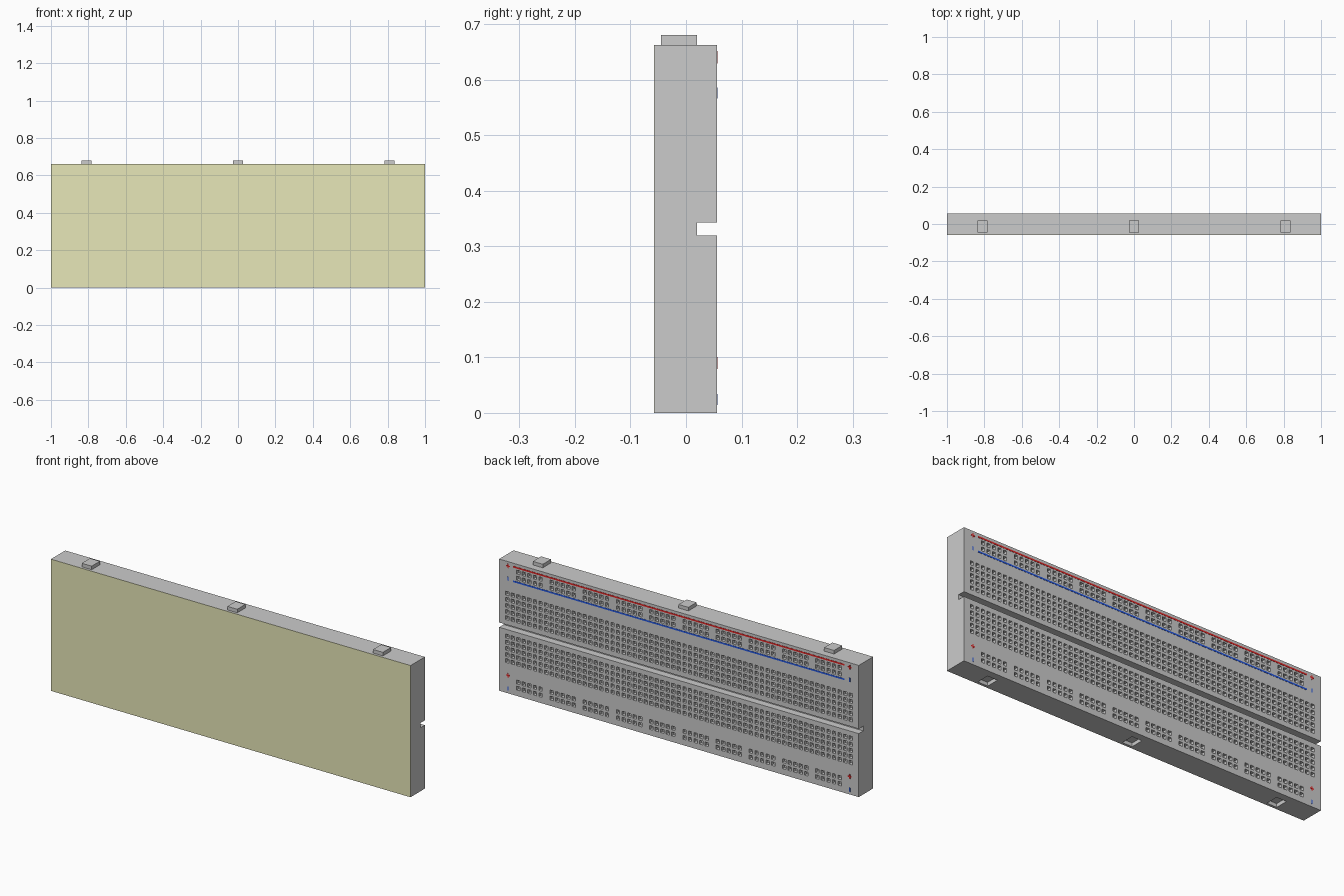
import bpy, bmesh
from mathutils import Vector

if "Cube" in bpy.data.objects:
    bpy.data.objects.remove(bpy.data.objects["Cube"])

H, YF, YB = 0.662, -0.057, 0.056      # height, front and back planes
MID, PITCH, HOLE = 0.331, 0.0308, 0.0095
G0, G1, GY = 0.319, 0.343, 0.02       # groove bottom, top and floor
TAB_X, TAB_W, TAB_Y, TAB_H = (-0.81, 0, 0.81), 0.0275, (-0.045, 0.02), 0.018
X, Y, Z = Vector((1, 0, 0)), Vector((0, 1, 0)), Vector((0, 0, 1))


def material(name, rgb):
    m = bpy.data.materials.new(name)
    m.diffuse_color = (*rgb, 1)
    m.use_nodes = True
    m.node_tree.nodes["Principled BSDF"].inputs["Base Color"].default_value = m.diffuse_color
    return m


def finish(bm, name, mat=None):
    me = bpy.data.meshes.new(name)
    bm.to_mesh(me)
    bm.free()
    ob = bpy.data.objects.new(name, me)
    bpy.context.collection.objects.link(ob)
    if mat:
        me.materials.append(mat)
    return ob


def sheet(bm, o, u, v, us, vs, pocket=lambda i, j: False, depth=0.0):
    """Grid of quads facing u x v; cells picked by pocket() are sunk."""
    n = u.cross(v)
    for i in range(len(us) - 1):
        for j in range(len(vs) - 1):
            c = [o + u * a + v * b for a, b in
                 ((us[i], vs[j]), (us[i + 1], vs[j]), (us[i + 1], vs[j + 1]), (us[i], vs[j + 1]))]
            if not pocket(i, j):
                bm.faces.new([bm.verts.new(p) for p in c])
                continue
            low = [p - n * depth for p in c]
            bm.faces.new([bm.verts.new(p) for p in low])
            for k in range(4):
                m = (k + 1) % 4
                bm.faces.new([bm.verts.new(p) for p in (c[k], c[m], low[m], low[k])])


def cuts(start, centres, half, end):
    return [start] + [c + s for c in centres for s in (-half, half)] + [end]


def boxes(name, specs, mat=None):
    bm = bmesh.new()
    for lo, hi in specs:
        r = bmesh.ops.create_cube(bm, size=1)
        for vert in r["verts"]:
            vert.co = Vector([lo[k] if vert.co[k] < 0 else hi[k] for k in range(3)])
    return finish(bm, name, mat)


# Body: both perforated halves of the back
bm = bmesh.new()
cols = cuts(-1, [(k - 31) * PITCH for k in range(63)], HOLE, 1)
main = [0.0462 + PITCH * k for k in range(5)]
rail = [0.261, 0.2918]
upper = cuts(G1, [MID + d for d in main + rail], HOLE, H)
lower = cuts(0, [MID - d for d in reversed(main + rail)], HOLE, G0)


def hole(rail_rows):
    def test(i, j):
        if i % 2 == 0 or j % 2 == 0:
            return False
        k = i // 2
        return j // 2 not in rail_rows or (2 <= k <= 60 and (k - 2) % 6 < 5)
    return test


sheet(bm, Y * YB, -X, Z, cols, upper, hole((5, 6)), 0.018)
sheet(bm, Y * YB, -X, Z, cols, lower, hole((0, 1)), 0.018)

# Body: groove, top, front and slotted underside
ends = [-1, 1]
sheet(bm, Y * GY, -X, Z, ends, [G0, G1])
sheet(bm, Z * G0, X, Y, ends, [GY, YB])
sheet(bm, Z * G1, X, -Y, ends, [-YB, -GY])
sheet(bm, Z * H, X, Y, ends, [YF, YB])
sheet(bm, Y * YF, X, Z, ends, [0, H])
sheet(bm, Z * 0, X, -Y, cuts(-1, TAB_X, TAB_W, 1), [-YB, -TAB_Y[1], -TAB_Y[0], -YF],
      lambda i, j: i % 2 == 1 and j == 1, TAB_H)

# Body: notched end faces
profile = [(YF, 0), (YB, 0), (YB, G0), (GY, G0), (GY, G1), (YB, G1), (YB, H), (YF, H)]
for x in ends:
    ring = profile if x > 0 else profile[::-1]
    bm.faces.new([bm.verts.new((x, y, z)) for y, z in ring])
bmesh.ops.remove_doubles(bm, verts=bm.verts, dist=1e-5)
finish(bm, "board_body")

# Joining tabs on the top edge
boxes("joining_tabs", [((x - TAB_W, TAB_Y[0], H - 0.002), (x + TAB_W, TAB_Y[1], H + TAB_H))
                       for x in TAB_X])

# Adhesive backing sheet on the front
boxes("adhesive_backing", [((-1, YF - 0.001, 0), (1, YF, H))],
      material("backing_yellow", (0.8, 0.8, 0.48)))

# Rail stripes and polarity marks
red, blue = material("rail_red", (0.75, 0.02, 0.02)), material("rail_blue", (0.02, 0.1, 0.75))


def bar(x, z, w, h):
    return ((x - w, YB - 0.001, z - h), (x + w, YB + 0.001, z + h))


reds, blues = [bar(0, 0.644, 0.922, 0.004)], [bar(0, 0.571, 0.922, 0.004)]
for x in (-0.95, 0.95):
    for z in (0.64, 0.09):
        reds += [bar(x, z, 0.011, 0.003), bar(x, z, 0.003, 0.011)]
    for z in (0.576, 0.024):
        blues.append(bar(x, z, 0.003, 0.01))
boxes("positive_rail_marks", reds, red)
boxes("negative_rail_marks", blues, blue)
